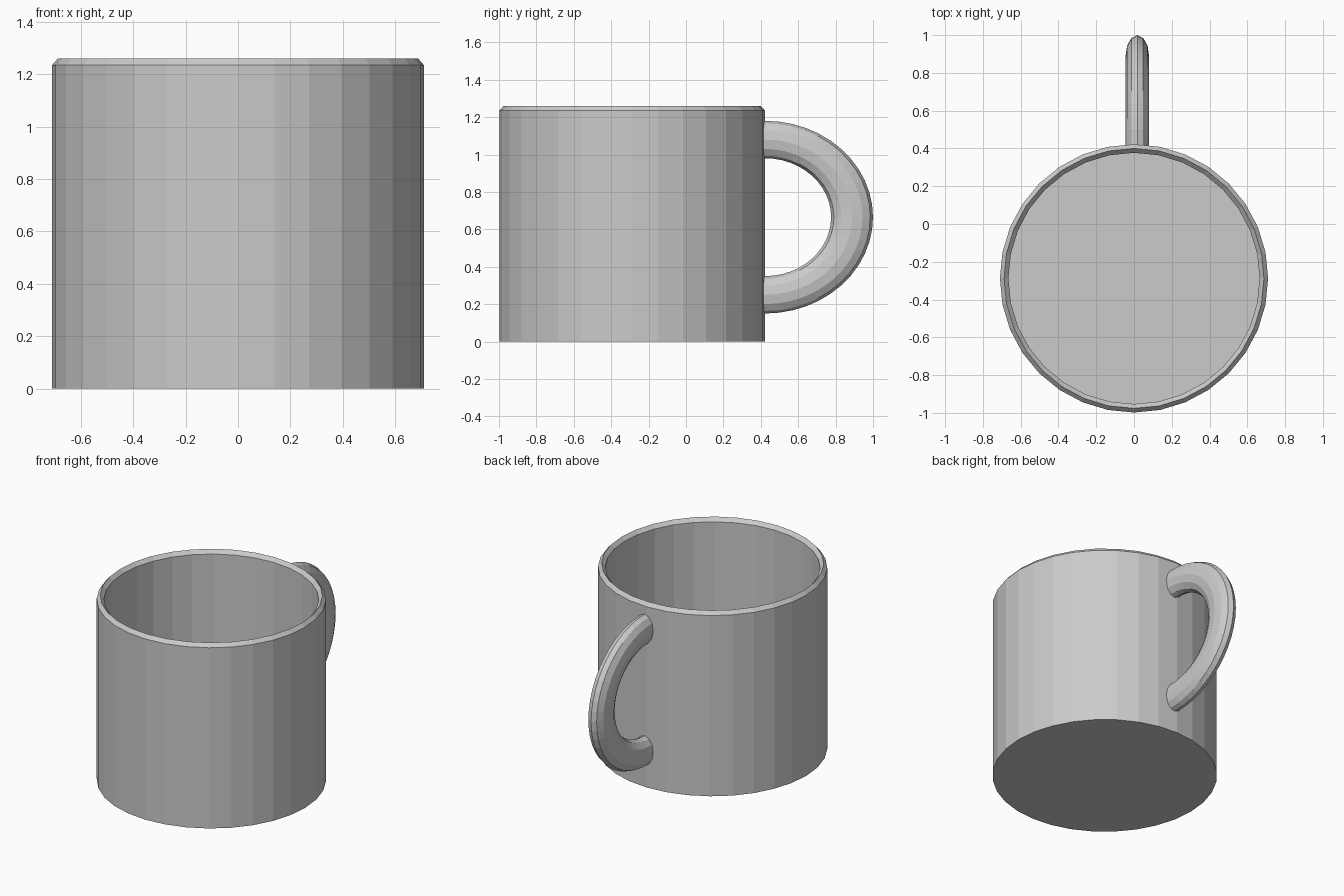
import bpy, bmesh
from math import cos, sin, pi

if "Cube" in bpy.data.objects:
    bpy.data.objects.remove(bpy.data.objects["Cube"])


def skin(name, rings, cap_ends=True):
    """Bridge equal-length rings of points into a flat-shaded solid."""
    bm = bmesh.new()
    loops = [[bm.verts.new(p) for p in ring] for ring in rings]
    n = len(loops[0])
    for a, b in zip(loops, loops[1:]):
        for i in range(n):
            j = (i + 1) % n
            bm.faces.new((a[i], a[j], b[j], b[i]))
    if cap_ends:
        bm.faces.new(loops[0])
        bm.faces.new(loops[-1])
    bmesh.ops.recalc_face_normals(bm, faces=bm.faces)
    mesh = bpy.data.meshes.new(name)
    bm.to_mesh(mesh)
    bm.free()
    obj = bpy.data.objects.new(name, mesh)
    bpy.context.collection.objects.link(obj)
    return obj


# Cup body: outer wall, peaked bevelled rim, inner wall and inner floor
CUP_Y, SIDES = -0.288, 32
profile = [(0.71, 0.0), (0.71, 1.235), (0.688, 1.26), (0.665, 1.235), (0.665, 0.045)]
skin("cup_body", [[(r * cos(2 * pi * i / SIDES), CUP_Y + r * sin(2 * pi * i / SIDES), z)
                   for i in range(SIDES)] for r, z in profile])

# Handle: half ring with an oval section, its ends buried in the cup wall
HX, HY, HZ = 0.0175, 0.423, 0.665
STEPS, SECTION = 24, 12


def handle_ring(angle, y_shift=0.0):
    ring = []
    for k in range(SECTION):
        t = 2 * pi * k / SECTION
        r = 0.415 + 0.1 * cos(t)
        ring.append((HX + 0.0625 * sin(t),
                     HY + y_shift + 1.12 * r * cos(angle),
                     HZ + r * sin(angle)))
    return ring


rings = [handle_ring(-pi / 2 + pi * s / STEPS) for s in range(STEPS + 1)]
rings = [handle_ring(-pi / 2, -0.03)] + rings + [handle_ring(pi / 2, -0.03)]
skin("handle", rings)
